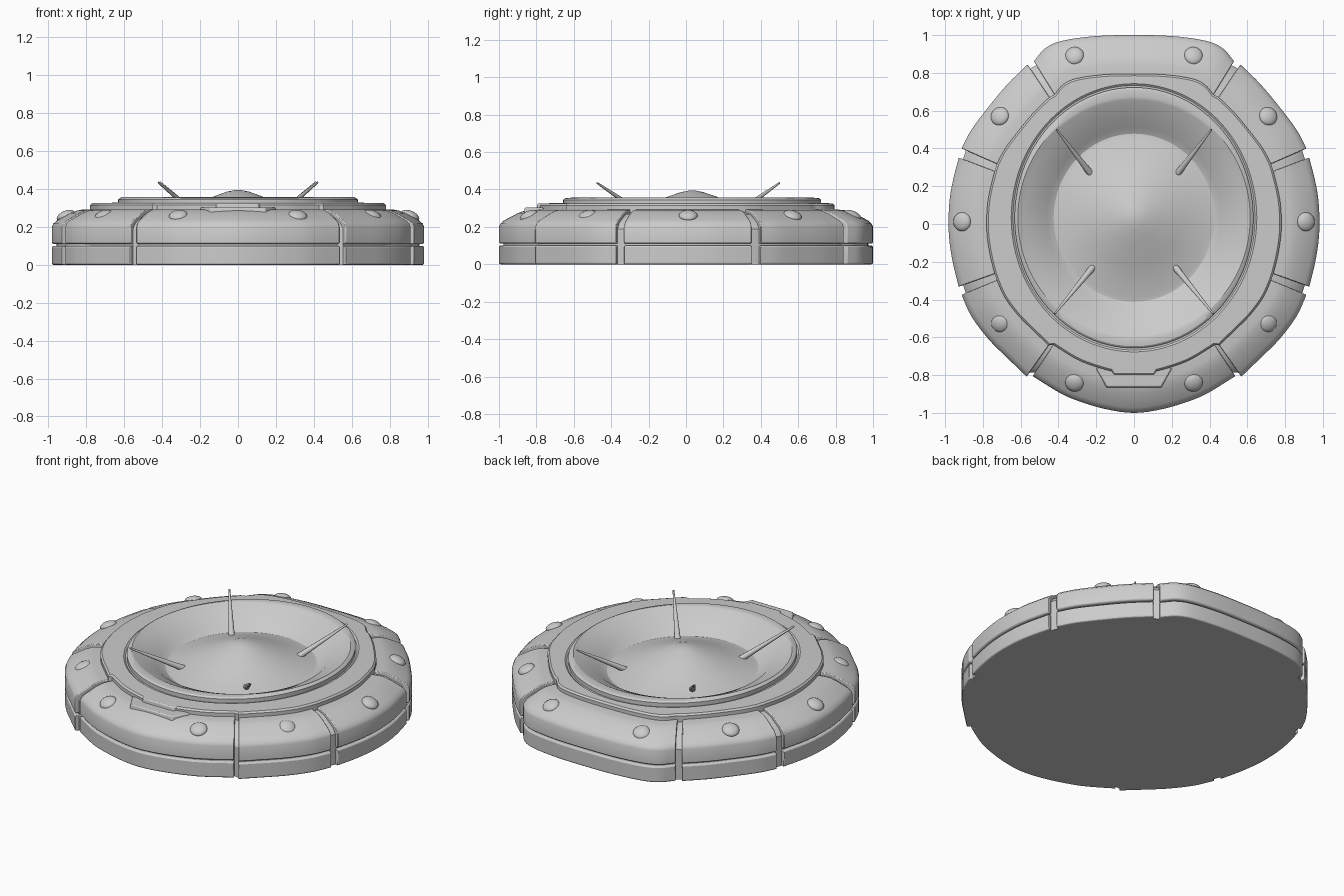
import bpy, bmesh
from math import atan2, cos, sin, radians
from mathutils import Vector

if "Cube" in bpy.data.objects:
    bpy.data.objects.remove(bpy.data.objects["Cube"])

# Plan outline of the right half, panel by panel (back to front)
BACK = [(0, 1), (.2, .995), (.38, .97), (.47, .93), (.53, .862)]
DIAG_BACK = [(.563, .845), (.67, .74), (.77, .62), (.86, .50), (.913, .40)]
SIDE = [(.928, .352), (.965, .2), (.98, .08), (.98, -.06), (.96, -.2), (.928, -.332)]
DIAG_FRONT = [(.913, -.375), (.86, -.49), (.77, -.61), (.67, -.71), (.568, -.808)]
FRONT = [(.537, -.805), (.4, -.89), (.3, -.935), (.15, -.98), (0, -1)]


def mirrored(pts):
    return [(-x, y) for x, y in reversed(pts)]


def smooth(pts, n=4):
    """Catmull-Rom through the points."""
    v = [Vector(p) for p in pts]
    v = [2 * v[0] - v[1]] + v + [2 * v[-1] - v[-2]]
    out = []
    for a, b, c, d in zip(v, v[1:], v[2:], v[3:]):
        for k in range(n):
            t = k / n
            out.append(.5 * (2 * b + (c - a) * t + (2 * a - 5 * b + 4 * c - d) * t * t
                             + (3 * b - a - 3 * c + d) * t ** 3))
    return [tuple(p) for p in out] + [tuple(pts[-1])]


def finish(name, bm, angle=30):
    bmesh.ops.recalc_face_normals(bm, faces=bm.faces)
    me = bpy.data.meshes.new(name)
    bm.to_mesh(me)
    bm.free()
    ob = bpy.data.objects.new(name, me)
    bpy.context.collection.objects.link(ob)
    bpy.ops.object.select_all(action='DESELECT')
    ob.select_set(True)
    bpy.context.view_layer.objects.active = ob
    bpy.ops.object.shade_smooth_by_angle(angle=radians(angle))
    return ob


def loft(name, rings, closed=False, caps=(True, True), angle=30):
    """Join closed rings of equal length."""
    bm = bmesh.new()
    vs = [[bm.verts.new(p) for p in r] for r in rings]
    n = len(vs[0])
    for a, b in zip(vs, vs[1:]):
        for i in range(n):
            j = (i + 1) % n
            bm.faces.new((a[i], a[j], b[j], b[i]))
    if caps[0]:
        bm.faces.new(vs[0])
    if caps[1]:
        bm.faces.new(vs[-1])
    return finish(name, bm, angle)


def bevel(ob, width):
    m = ob.modifiers.new("edge_bevel", 'BEVEL')
    m.width, m.segments, m.limit_method, m.angle_limit = width, 2, 'ANGLE', radians(35)


def mirror(ob):
    ob.modifiers.new("mirror", 'MIRROR').use_axis[0] = True


# Armour panels: lower band and sloped upper band, eight of each
LOWER = [(.93, 0), (.995, 0), (1, .006), (1, .092), (.995, .1), (.93, .1)]
UPPER = [(.76, .11), (.995, .11), (1, .118), (1, .2), (.993, .217), (.972, .235),
         (.9, .273), (.865, .286), (.84, .291), (.76, .294)]
panels = {"back": mirrored(BACK)[:-1] + BACK, "back_diagonal": DIAG_BACK, "side": SIDE,
          "front_diagonal": DIAG_FRONT, "front": FRONT + mirrored(FRONT)[1:]}
for label, pts in panels.items():
    for band, prof in (("lower", LOWER), ("upper", UPPER)):
        ob = loft(f"{label}_{band}_panel",
                  [[(x * s, y * s, z) for s, z in prof] for x, y in smooth(pts)])
        bevel(ob, .005)
        if label not in ("front", "back"):
            mirror(ob)

# Core body seen inside the grooves
half = []
for pts in (BACK, DIAG_BACK, SIDE, DIAG_FRONT, FRONT):
    half += smooth(pts)
outline = half + mirrored(half)[1:-1]


def scaled(s, z):
    return [(x * s, y * s, z) for x, y in outline]


loft("core_body", [scaled(s, z) for s, z in
                   [(.975, 0), (.975, .19), (.95, .222), (.86, .268), (.78, .278)]],
     caps=(True, False))


# Collar stepping up to the round rim, then the bowl and its domed floor
def oval(rx, ry, z, cy=.033):
    ring = []
    for x, y in outline:
        a = atan2(y, x)
        ring.append((rx * cos(a), cy + ry * sin(a), z))
    return ring


loft("collar", [scaled(.795, .26), scaled(.795, .315), scaled(.785, .325),
                oval(.65, .71, .328), oval(.64, .7, .32), oval(.632, .69, .32)],
     caps=(False, False))
loft("rim_and_bowl", [oval(.632, .69, .30), oval(.632, .69, .345), oval(.622, .68, .353),
                      oval(.615, .64, .357), oval(.605, .625, .352), oval(.58, .6, .338),
                      oval(.5, .525, .305), oval(.46, .48, .268), oval(.425, .445, .25),
                      oval(.405, .425, .252), oval(.25, .26, .313), oval(.13, .135, .36),
                      oval(.06, .06, .386), oval(.02, .02, .394)],
     caps=(False, True))

# Raised pad and collar tab at the front
def slab(name, pts, z0, z1, inset):
    lo = [(x, y, z0) for x, y in pts]
    hi = [(x * inset, y + .008, z1) for x, y in pts]
    bevel(loft(name, [lo, hi]), .006)


slab("front_pad", [(-.21, -.77), (-.15, -.87), (.15, -.87), (.21, -.77)], .25, .303, .95)
slab("front_collar_tab", [(-.16, -.72), (-.11, -.802), (.11, -.802), (.16, -.72)], .27, .325, .95)

# Rivets on the slope of each panel
for i, (x, y) in enumerate([(.315, .89), (.71, .57), (.91, .012), (.71, -.525), (.315, -.84)]):
    bm = bmesh.new()
    bmesh.ops.create_uvsphere(bm, u_segments=24, v_segments=12, radius=.05)
    bmesh.ops.scale(bm, verts=bm.verts, vec=(1, 1, .5))
    ob = finish(f"rivet_pair_{i + 1}", bm)
    tilt = Vector((x, y, 0)).normalized() * .45 + Vector((0, 0, 1))
    rot = tilt.to_track_quat('Z', 'Y').to_matrix().to_4x4()
    ob.data.transform(rot)
    ob.data.transform(rot.Translation((x, y, .26)))
    mirror(ob)

# Four thin spikes leaning outward over the bowl
for label, a, b in (("back", (.225, .26, .265), (.41, .5, .435)),
                    ("front", (.215, -.225, .265), (.42, -.475, .435))):
    a, b = Vector(a), Vector(b)
    d = b - a
    bm = bmesh.new()
    bmesh.ops.create_cone(bm, cap_ends=True, segments=10, radius1=.019, radius2=.005,
                          depth=d.length)
    ob = finish(f"{label}_spikes", bm, 50)
    rot = d.to_track_quat('Z', 'Y').to_matrix().to_4x4()
    ob.data.transform(rot)
    ob.data.transform(rot.Translation((a + b) / 2))
    mirror(ob)
